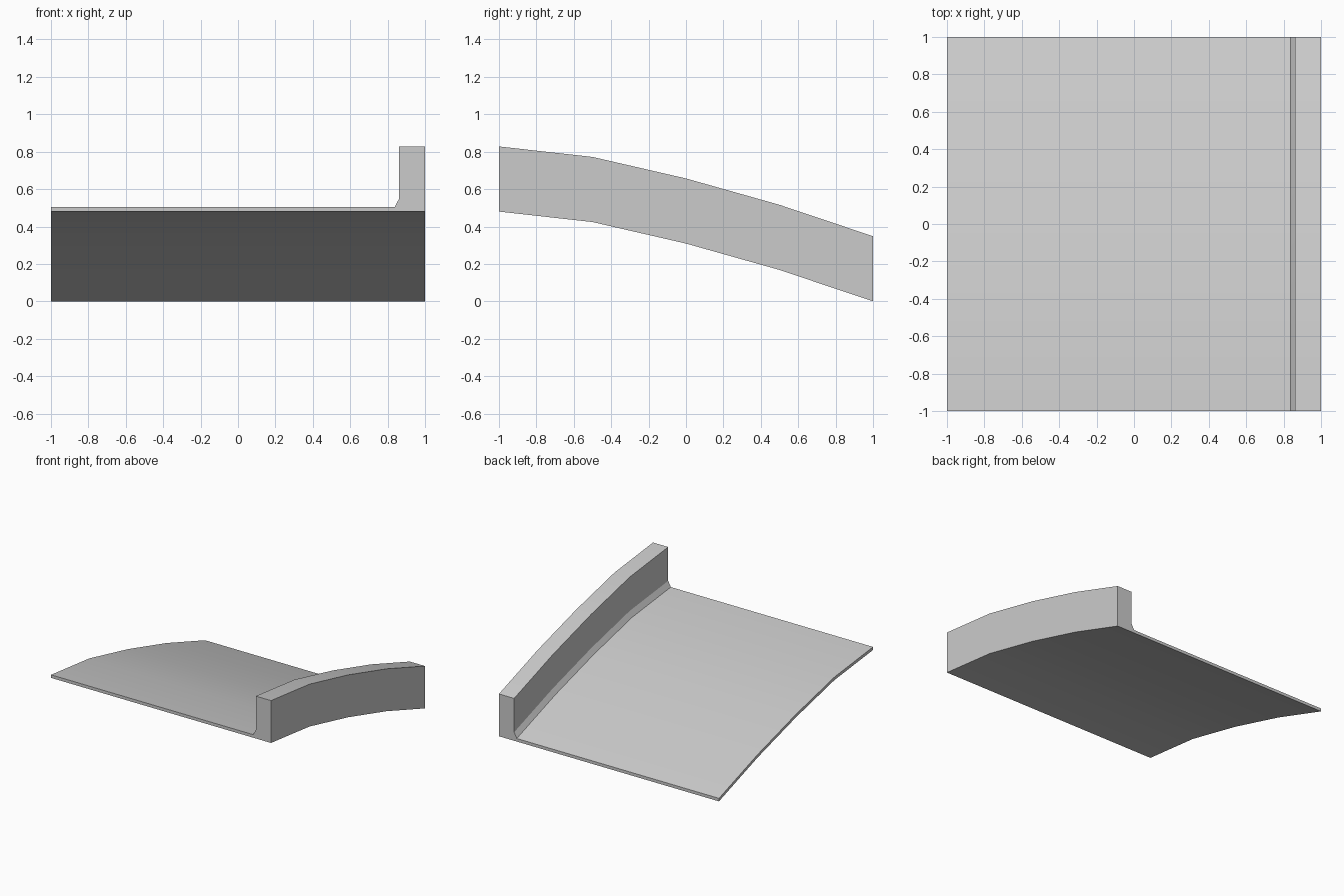
import bpy, bmesh, math

cube = bpy.data.objects.get("Cube")
if cube:
    bpy.data.objects.remove(cube, do_unlink=True)

grey = bpy.data.materials.new("light_grey")
grey.use_nodes = True
colour = (0.6, 0.6, 0.6, 1)
grey.diffuse_color = colour
grey.node_tree.nodes["Principled BSDF"].inputs["Base Color"].default_value = colour

# Cross-section (x, height): thin deck, chamfered joint, side wall
section = [(-1, 0), (1, 0), (1, 0.348), (0.862, 0.348),
           (0.862, 0.07), (0.838, 0.025), (-1, 0.025)]
# Curved slope (y, z) of the underside
slope = [(-1, 0.48), (-0.5, 0.424), (0, 0.309), (0.5, 0.168), (1, 0)]

# Sweep the section down the slope
bm = bmesh.new()
rings = [[bm.verts.new((x, y, z + h)) for x, h in section] for y, z in slope]
count = len(section)
for near, far in zip(rings, rings[1:]):
    for i in range(count):
        j = (i + 1) % count
        bm.faces.new((near[i], near[j], far[j], far[i]))
# End caps
bm.faces.new(rings[0])
bm.faces.new(rings[-1][::-1])
bmesh.ops.recalc_face_normals(bm, faces=bm.faces)

mesh = bpy.data.meshes.new("sloped_deck_with_wall")
bm.to_mesh(mesh)
bm.free()
mesh.materials.append(grey)
deck = bpy.data.objects.new("sloped_deck_with_wall", mesh)
bpy.context.collection.objects.link(deck)

# Smooth along the slope, sharp at the section corners
bpy.ops.object.select_all(action="DESELECT")
deck.select_set(True)
bpy.context.view_layer.objects.active = deck
bpy.ops.object.shade_smooth_by_angle(angle=math.radians(20))
